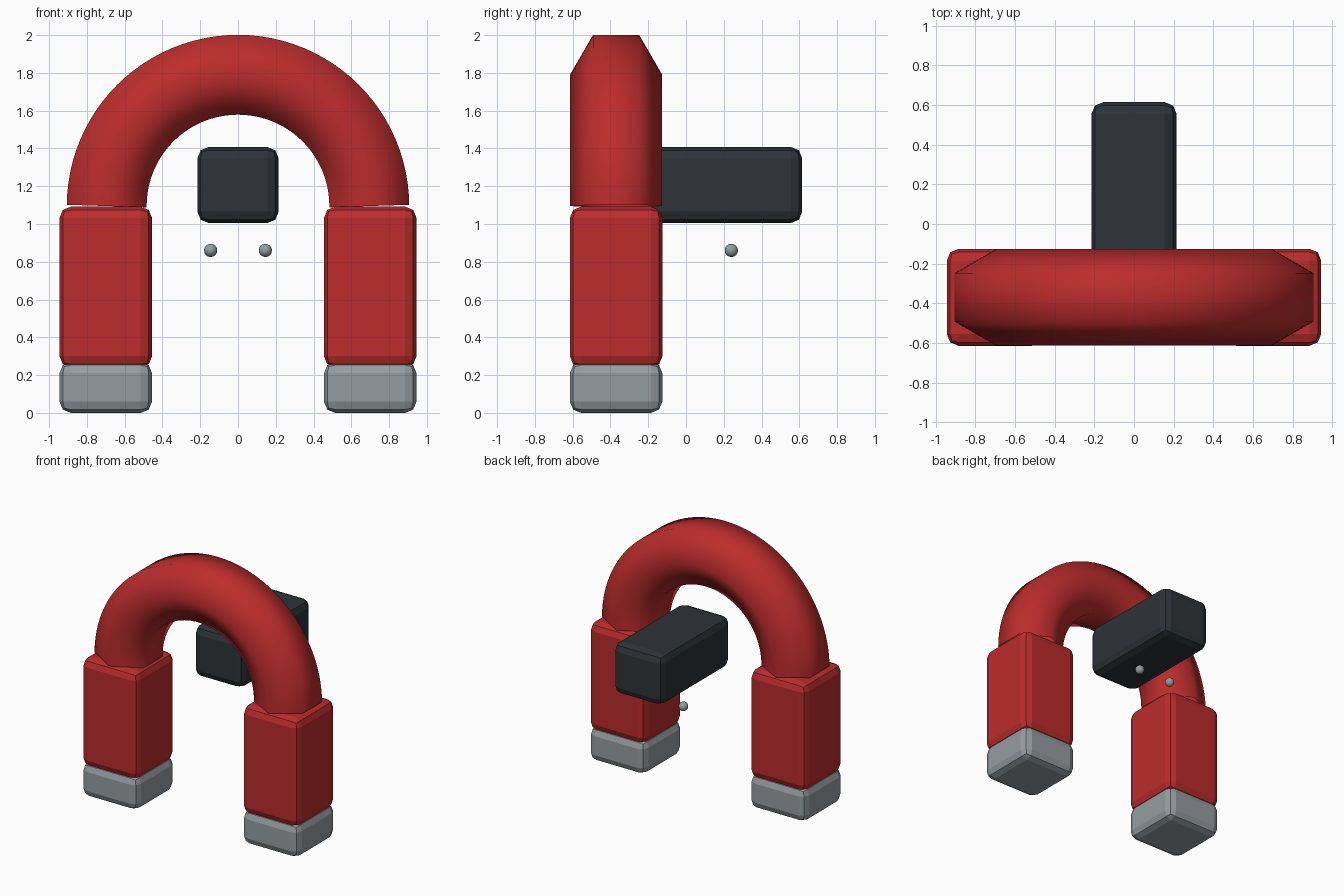
import bpy
import bmesh
from math import pi, sin, cos

if "Cube" in bpy.data.objects:
    bpy.data.objects.remove(bpy.data.objects["Cube"])


def material(name, rgb):
    m = bpy.data.materials.new(name)
    m.diffuse_color = (*rgb, 1)
    m.use_nodes = True
    m.node_tree.nodes["Principled BSDF"].inputs["Base Color"].default_value = m.diffuse_color
    return m


RED = material("red_paint", (0.50, 0.025, 0.025))
STEEL = material("steel", (0.30, 0.34, 0.36))
DARK = material("dark_grip", (0.025, 0.033, 0.038))


def rounded_box(name, lo, hi, mat, width=0.06):
    """Box between two corners with a two-step bevel."""
    size = [b - a for a, b in zip(lo, hi)]
    mid = [(a + b) / 2 for a, b in zip(lo, hi)]
    bpy.ops.mesh.primitive_cube_add(size=1, location=mid)
    ob = bpy.context.object
    ob.name = name
    ob.scale = size
    bpy.ops.object.transform_apply(location=False, rotation=False, scale=True)
    bev = ob.modifiers.new("bevel", 'BEVEL')
    bev.width = width
    bev.segments = 2
    ob.data.materials.append(mat)
    return ob


def arch(name, centre, radius, tube, steps, sides, mat):
    """Half ring swept from a low-sided tube section, open at both ends."""
    cx, cy, cz = centre
    bm = bmesh.new()
    rings = []
    for i in range(steps + 1):
        a = pi * i / steps
        # end rings sit square to their first and last chord
        tilt = pi / steps / 2 * ((i == 0) - (i == steps))
        ring = []
        for j in range(sides):
            t = 2 * pi * j / sides
            r = tube * sin(t)
            ring.append(bm.verts.new((cx + radius * cos(a) + r * cos(a + tilt),
                                      cy + tube * cos(t),
                                      cz + radius * sin(a) + r * sin(a + tilt))))
        rings.append(ring)
    for r0, r1 in zip(rings, rings[1:]):
        for j in range(sides):
            k = (j + 1) % sides
            bm.faces.new((r0[j], r0[k], r1[k], r1[j]))
    bmesh.ops.recalc_face_normals(bm, faces=bm.faces)
    for f in bm.faces:
        f.smooth = True
    me = bpy.data.meshes.new(name)
    bm.to_mesh(me)
    bm.free()
    ob = bpy.data.objects.new(name, me)
    bpy.context.collection.objects.link(ob)
    me.materials.append(mat)
    return ob


# Legs, pole tips and pins, mirrored left and right
for side, s in (("left", -1), ("right", 1)):
    x0, x1 = 0.7 * s - 0.245, 0.7 * s + 0.245
    rounded_box(side + "_leg", (x0, -0.615, 0.24), (x1, -0.125, 1.092), RED)
    rounded_box(side + "_pole_tip", (x0, -0.615, 0), (x1, -0.125, 0.27), STEEL)
    bpy.ops.mesh.primitive_uv_sphere_add(segments=12, ring_count=8, radius=0.035,
                                         location=(0.145 * s, 0.24, 0.86))
    pin = bpy.context.object
    pin.name = side + "_pin"
    pin.data.materials.append(STEEL)
    bpy.ops.object.shade_smooth()

# Curved top of the magnet
arch("arch", (0, -0.37, 1.095), 0.695, 0.244, 48, 6, RED)

# Block behind the magnet
rounded_box("rear_block", (-0.215, -0.26, 1.005), (0.215, 0.615, 1.408), DARK)
